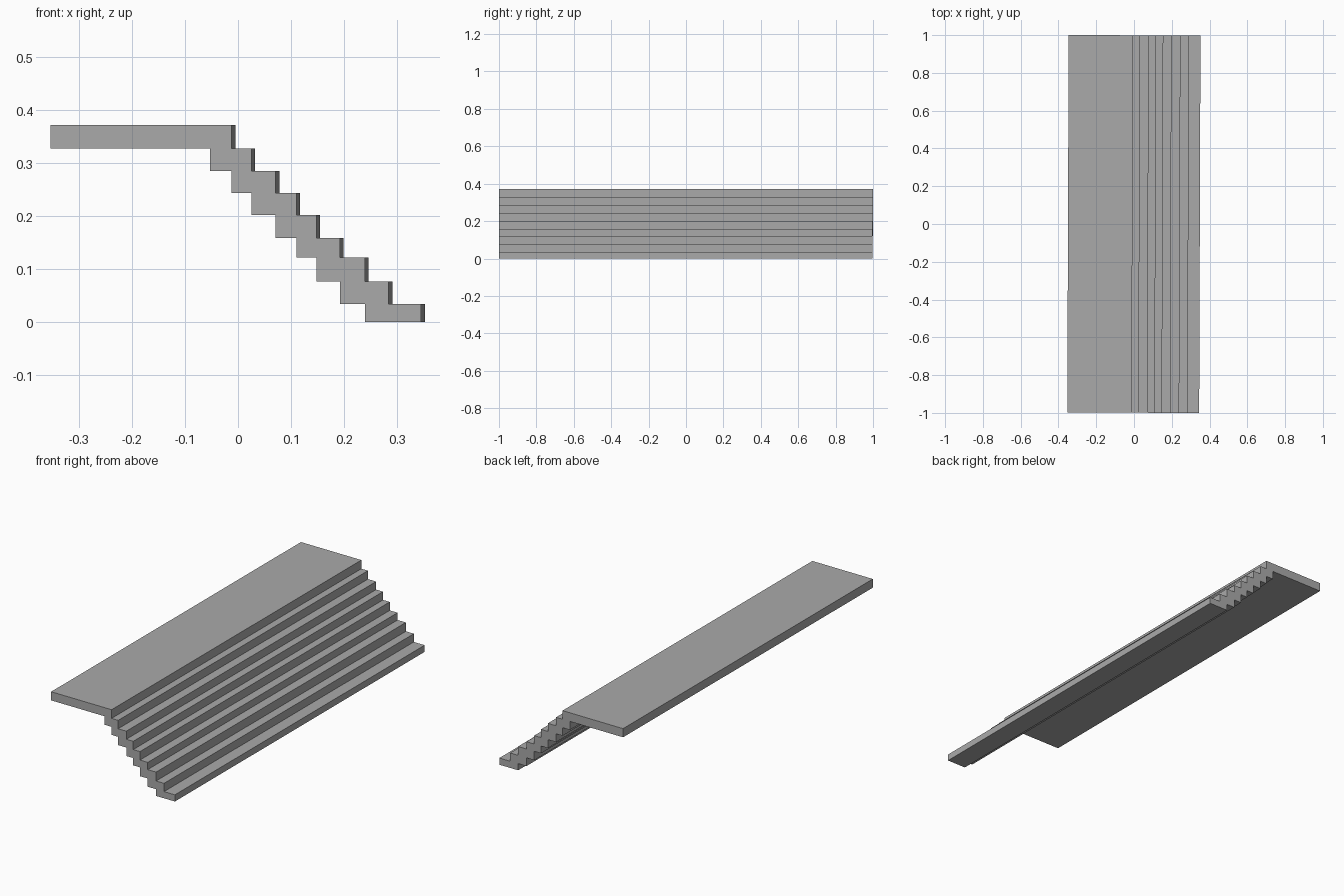
import bpy
import bmesh
from mathutils import Matrix

cube = bpy.data.objects.get("Cube")
if cube:
    bpy.data.objects.remove(cube)

concrete = bpy.data.materials.new("concrete_grey")
concrete.use_nodes = True
GREY = (0.4, 0.4, 0.4, 1)
concrete.diffuse_color = GREY
concrete.node_tree.nodes["Principled BSDF"].inputs["Base Color"].default_value = GREY

# Riser positions and tread heights, from the landing down to the ground
risers = [-0.0085, 0.0285, 0.0745, 0.1135, 0.1515, 0.1955, 0.2425, 0.2875, 0.3485]
treads = [0.371, 0.327, 0.284, 0.243, 0.201, 0.158, 0.121, 0.076, 0.034, 0.0]
# Each step reaches back under the riser two steps above it
backs = [-0.3495, -0.0495] + risers[:-2]

# Stepped cross-section: down the upper side, then back up the underside
section = []
for i, x in enumerate(risers):
    section += [(x, treads[i]), (x, treads[i + 1])]
for i in reversed(range(len(backs))):
    section += [(backs[i], treads[i + 1]), (backs[i], treads[i])]

# Extrude the section along the full width of the staircase
bm = bmesh.new()
face = bm.faces.new([bm.verts.new((x, -0.999, z)) for x, z in section])
ext = bmesh.ops.extrude_face_region(bm, geom=[face])
verts = [v for v in ext["geom"] if isinstance(v, bmesh.types.BMVert)]
bmesh.ops.translate(bm, verts=verts, vec=(0, 1.998, 0))
bmesh.ops.recalc_face_normals(bm, faces=bm.faces)

# The whole flight is turned very slightly about the vertical
bmesh.ops.transform(bm, matrix=Matrix.Rotation(-0.0035, 4, "Z"), verts=bm.verts)

mesh = bpy.data.meshes.new("staircase")
bm.to_mesh(mesh)
bm.free()
mesh.materials.append(concrete)
stairs = bpy.data.objects.new("staircase", mesh)
bpy.context.collection.objects.link(stairs)
